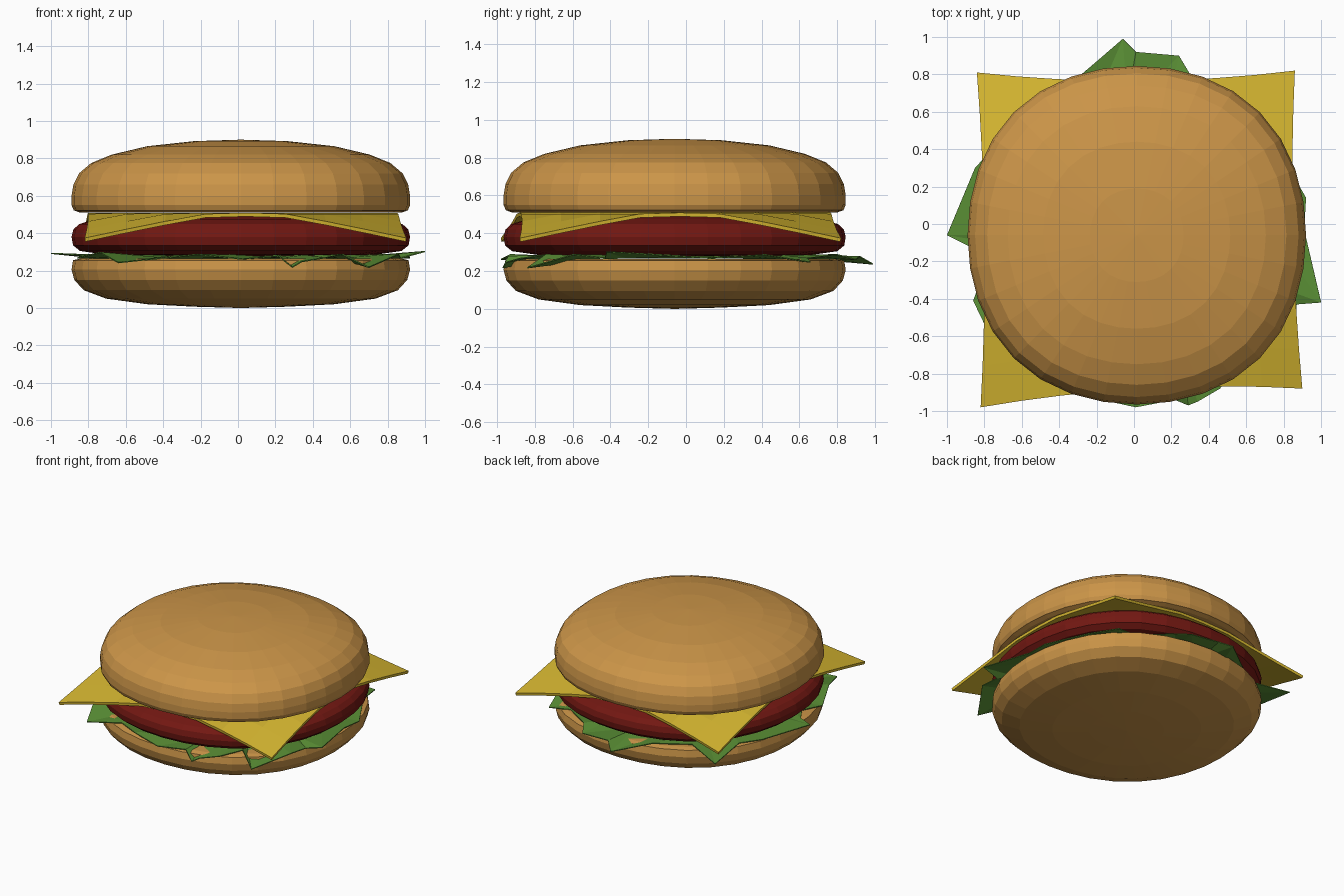
import bpy, bmesh, math

if "Cube" in bpy.data.objects:
    bpy.data.objects.remove(bpy.data.objects["Cube"])

CX, CY = 0.015, -0.06      # centre of the stack
SEGS = 32


def material(name, rgb):
    m = bpy.data.materials.new(name)
    m.diffuse_color = (*rgb, 1)
    m.use_nodes = True
    m.node_tree.nodes["Principled BSDF"].inputs["Base Color"].default_value = m.diffuse_color
    return m


def add_object(name, bm, mat):
    bmesh.ops.recalc_face_normals(bm, faces=bm.faces)
    me = bpy.data.meshes.new(name)
    bm.to_mesh(me)
    bm.free()
    me.materials.append(mat)
    ob = bpy.data.objects.new(name, me)
    bpy.context.collection.objects.link(ob)
    return ob


def ring_point(r, a):
    # slightly squared-off circle
    r *= 1 + 0.014 * (1 - math.cos(4 * a))
    return CX + r * math.cos(a), CY + r * math.sin(a)


def lathe(name, profile, mat):
    # profile runs from top pole to bottom pole; poles have radius 0
    bm = bmesh.new()
    top = bm.verts.new((CX, CY, profile[0][1]))
    bottom = bm.verts.new((CX, CY, profile[-1][1]))
    rings = []
    for r, z in profile[1:-1]:
        rings.append([bm.verts.new((*ring_point(r, 2 * math.pi * i / SEGS), z))
                      for i in range(SEGS)])
    for i in range(SEGS):
        j = (i + 1) % SEGS
        bm.faces.new((top, rings[0][i], rings[0][j]))
        bm.faces.new((bottom, rings[-1][j], rings[-1][i]))
        for a, b in zip(rings, rings[1:]):
            bm.faces.new((a[i], b[i], b[j], a[j]))
    return add_object(name, bm, mat)


bun = material("bun", (0.60, 0.30, 0.065))
meat = material("meat", (0.17, 0.009, 0.006))
yellow = material("cheese", (0.67, 0.47, 0.03))
green = material("lettuce", (0.10, 0.27, 0.035))

# Buns and patty
lathe("top_bun", [(0, .90), (.25, .892), (.5, .865), (.69, .82), (.80, .775),
                  (.865, .72), (.895, .66), (.905, .60), (.905, .55),
                  (.893, .522), (.86, .51), (0, .51)], bun)
lathe("patty", [(0, .50), (.62, .497), (.78, .475), (.865, .448), (.895, .42),
                (.905, .38), (.897, .335), (.86, .305), (.72, .285),
                (0, .278)], meat)
lathe("bottom_bun", [(0, .262), (.86, .264), (.897, .255), (.905, .205),
                     (.89, .15), (.84, .095), (.72, .05), (.5, .02),
                     (.25, .007), (0, 0)], bun)

# Cheese slice: square sheet with drooping corners
N = 8
bm = bmesh.new()
grid = []
for i in range(N + 1):
    row = []
    for j in range(N + 1):
        u, v = i / N, j / N
        bow_x, bow_y = 4 * u * (1 - u), 4 * v * (1 - v)
        left, right = -0.82 - 0.02 * v, 0.90 - 0.04 * v
        front, back = -0.98 + 0.10 * u, 0.81 + 0.01 * u
        x = left + (right - left) * u - 0.03 * (2 * u - 1) * bow_y
        y = front + (back - front) * v - 0.05 * (2 * v - 1) * bow_x
        reach = abs(2 * u - 1) + abs(2 * v - 1)
        z = 0.509 - 0.135 * max(0, (reach - 1.2) / 0.8) ** 1.1
        row.append(bm.verts.new((x, y, z)))
    grid.append(row)
for i in range(N):
    for j in range(N):
        bm.faces.new((grid[i][j], grid[i + 1][j], grid[i + 1][j + 1], grid[i][j + 1]))
cheese = add_object("cheese", bm, yellow)
mod = cheese.modifiers.new("thickness", "SOLIDIFY")
mod.thickness = 0.02
mod.offset = -1

# Lettuce: ragged rim joined to a flat inner disc
rim = [(1.00, -.42, .305), (.87, -.43, .27), (.86, -.60, .29), (.70, -.84, .22),
       (.56, -.74, .29), (.46, -.88, .27), (.34, -.95, .25), (.29, -.97, .22),
       (.22, -.94, .28), (.01, -.98, .265), (-.22, -.93, .29), (-.40, -.82, .27),
       (-.64, -.90, .245), (-.74, -.66, .30), (-.86, -.41, .27), (-.80, -.25, .28),
       (-.88, -.12, .29), (-1.00, -.06, .295), (-.85, .30, .28), (-.74, .42, .27),
       (-.77, .75, .245), (-.50, .64, .28), (-.28, .80, .29), (-.06, .99, .24),
       (.01, .92, .28), (.24, .90, .265), (.30, .80, .29), (.52, .64, .27),
       (.69, .66, .25), (.76, .42, .29), (.92, .14, .27), (.91, -.03, .28)]
bm = bmesh.new()
outer = [bm.verts.new(p) for p in rim]
inner = []
for k, (x, y, z) in enumerate(rim):
    a = math.atan2(y - CY, x - CX)
    inner.append(bm.verts.new((CX + .72 * math.cos(a), CY + .72 * math.sin(a),
                               .272 + .012 * (k % 2))))
hub = bm.verts.new((CX, CY, .272))
for k in range(len(rim)):
    n = (k + 1) % len(rim)
    bm.faces.new((inner[k], outer[k], outer[n]))
    bm.faces.new((inner[k], outer[n], inner[n]))
    bm.faces.new((hub, inner[k], inner[n]))
lettuce = add_object("lettuce", bm, green)
mod = lettuce.modifiers.new("thickness", "SOLIDIFY")
mod.thickness = 0.006
